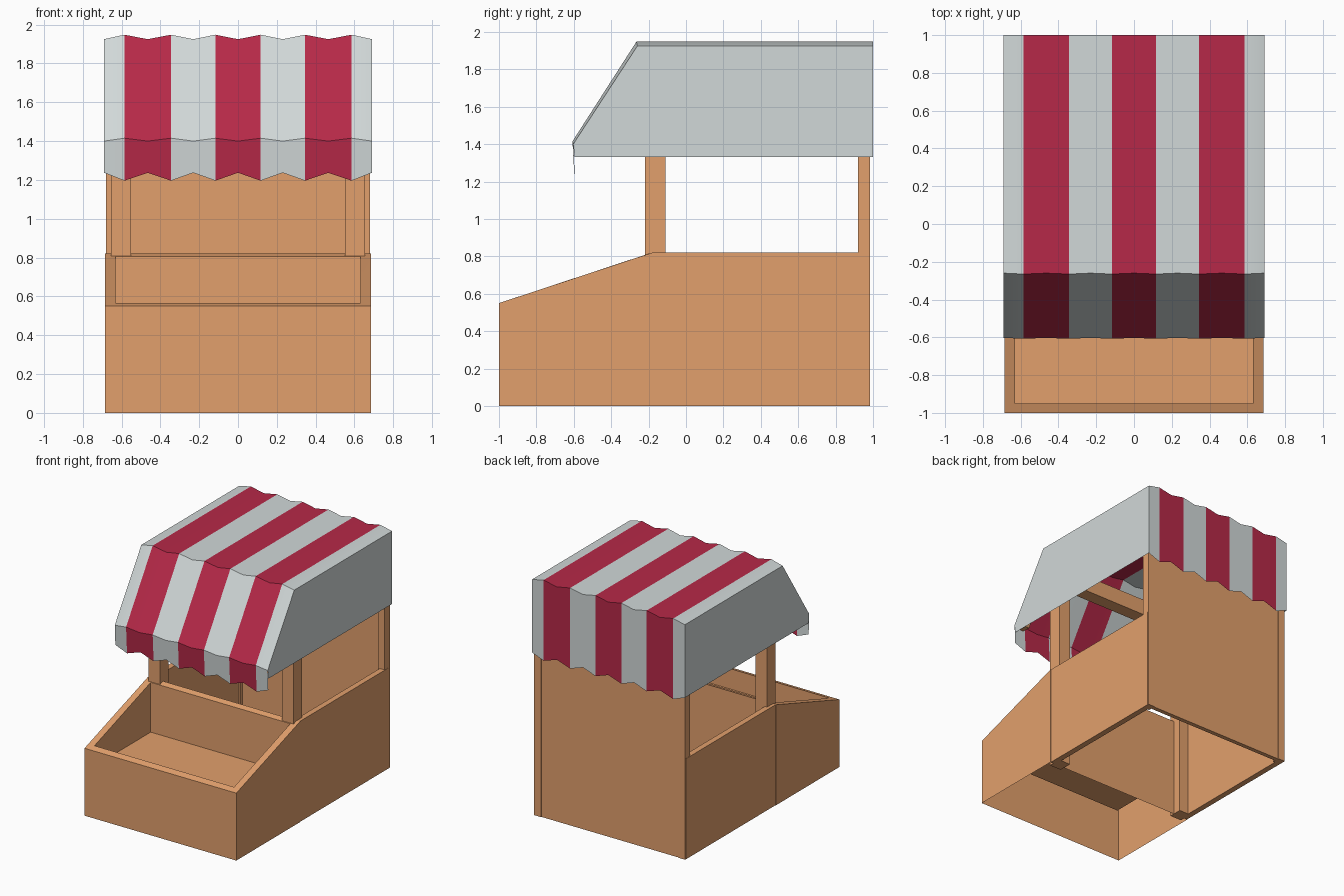
import bpy, bmesh, math

if "Cube" in bpy.data.objects:
    bpy.data.objects.remove(bpy.data.objects["Cube"])


def material(name, rgb):
    m = bpy.data.materials.new(name)
    m.diffuse_color = (*rgb, 1)
    m.use_nodes = True
    m.node_tree.nodes["Principled BSDF"].inputs["Base Color"].default_value = m.diffuse_color
    return m


WOOD = material("warm wood", (0.76, 0.35, 0.15))
WHITE = material("pale canvas", (0.64, 0.69, 0.69))
RED = material("crimson canvas", (0.47, 0.022, 0.065))


def finish(name, bm, mats):
    bmesh.ops.recalc_face_normals(bm, faces=bm.faces[:])
    me = bpy.data.meshes.new(name)
    bm.to_mesh(me)
    bm.free()
    ob = bpy.data.objects.new(name, me)
    bpy.context.collection.objects.link(ob)
    for m in mats:
        me.materials.append(m)
    bpy.ops.object.select_all(action='DESELECT')
    ob.select_set(True)
    bpy.context.view_layer.objects.active = ob
    bpy.ops.object.shade_smooth_by_angle(angle=math.radians(25))
    return ob


def box(name, x, y, z):
    """Box from (min, max) pairs."""
    bm = bmesh.new()
    bmesh.ops.create_cube(bm, size=1)
    for v in bm.verts:
        v.co = [(r[0] + r[1]) / 2 + c * (r[1] - r[0]) for c, r in zip(v.co, (x, y, z))]
    return finish(name, bm, [WOOD])


def prism(name, x, profile):
    """Extrude a (y, z) outline between two x values."""
    bm = bmesh.new()
    f = bm.faces.new([bm.verts.new((x[0], y, z)) for y, z in profile])
    new = bmesh.ops.extrude_face_region(bm, geom=[f])["geom"]
    for v in new:
        if isinstance(v, bmesh.types.BMVert):
            v.co.x = x[1]
    return finish(name, bm, [WOOD])


# Front display bin: open below, sloped rim, sunken flat floor
bm = bmesh.new()


def ring(x, y0, y1, z0, z1):
    return [bm.verts.new(p) for p in ((-x, y0, z0), (x, y0, z0), (x, y1, z1), (-x, y1, z1))]


rings = [ring(0.685, -1, -0.18, 0, 0),
         ring(0.685, -1, -0.18, 0.55, 0.82),
         ring(0.63, -0.95, -0.225, 0.566, 0.806),
         ring(0.63, -0.95, -0.225, 0.40, 0.40)]
for a, b in zip(rings, rings[1:]):
    for i in range(4):
        j = (i + 1) % 4
        bm.faces.new((a[i], a[j], b[j], b[i]))
bm.faces.new(rings[-1])
finish("display_bin", bm, [WOOD])

# Mirrored posts, side panels and slanted canopy rafters
for side, s in (("left", -1), ("right", 1)):
    def span(a, b):
        return tuple(sorted((s * a, s * b)))
    box(side + "_front_post", span(0.55, 0.655), (-0.22, -0.11), (0, 1.90))
    box(side + "_back_post", span(0.62, 0.68), (0.92, 0.985), (0, 1.90))
    box(side + "_panel", span(0.635, 0.682), (-0.18, 0.975), (0, 0.82))
    prism(side + "_rafter", span(0.63, 0.675),
          [(-0.57, 1.35), (-0.25, 1.89), (-0.16, 1.89), (-0.50, 1.35)])

# Back wall and cross beam between the front posts
box("back_wall", (-0.66, 0.66), (0.945, 0.98), (0, 1.88))
box("cross_beam", (-0.58, 0.58), (-0.22, -0.11), (1.60, 1.73))

# Striped canopy: one cloth sheet with a ripple peaking at each stripe boundary
half = [0.117, 0.23, 0.345, 0.465, 0.585, 0.69]
xs = [-x for x in reversed(half)] + [0] + half
valley = [(-0.595, 1.237), (-0.603, 1.40), (-0.26, 1.925), (1.0, 1.925), (1.0, 1.33)]
ridge = [(-0.595, 1.196), (-0.607, 1.415), (-0.265, 1.948), (1.0, 1.948), (1.0, 1.29)]
bm = bmesh.new()
cols = [[bm.verts.new((x, y, z)) for y, z in (ridge if i % 2 else valley)]
        for i, x in enumerate(xs)]
for i, (a, b) in enumerate(zip(cols, cols[1:])):
    for k in range(4):
        f = bm.faces.new((a[k], b[k], b[k + 1], a[k + 1]))
        f.material_index = ((i + 1) // 2) % 2
# plain canvas sides
for c in (cols[0], cols[-1]):
    hem = bm.verts.new((c[0].co.x, -0.595, 1.33))
    bm.faces.new((hem, *c[1:]))
finish("canopy", bm, [WHITE, RED])
